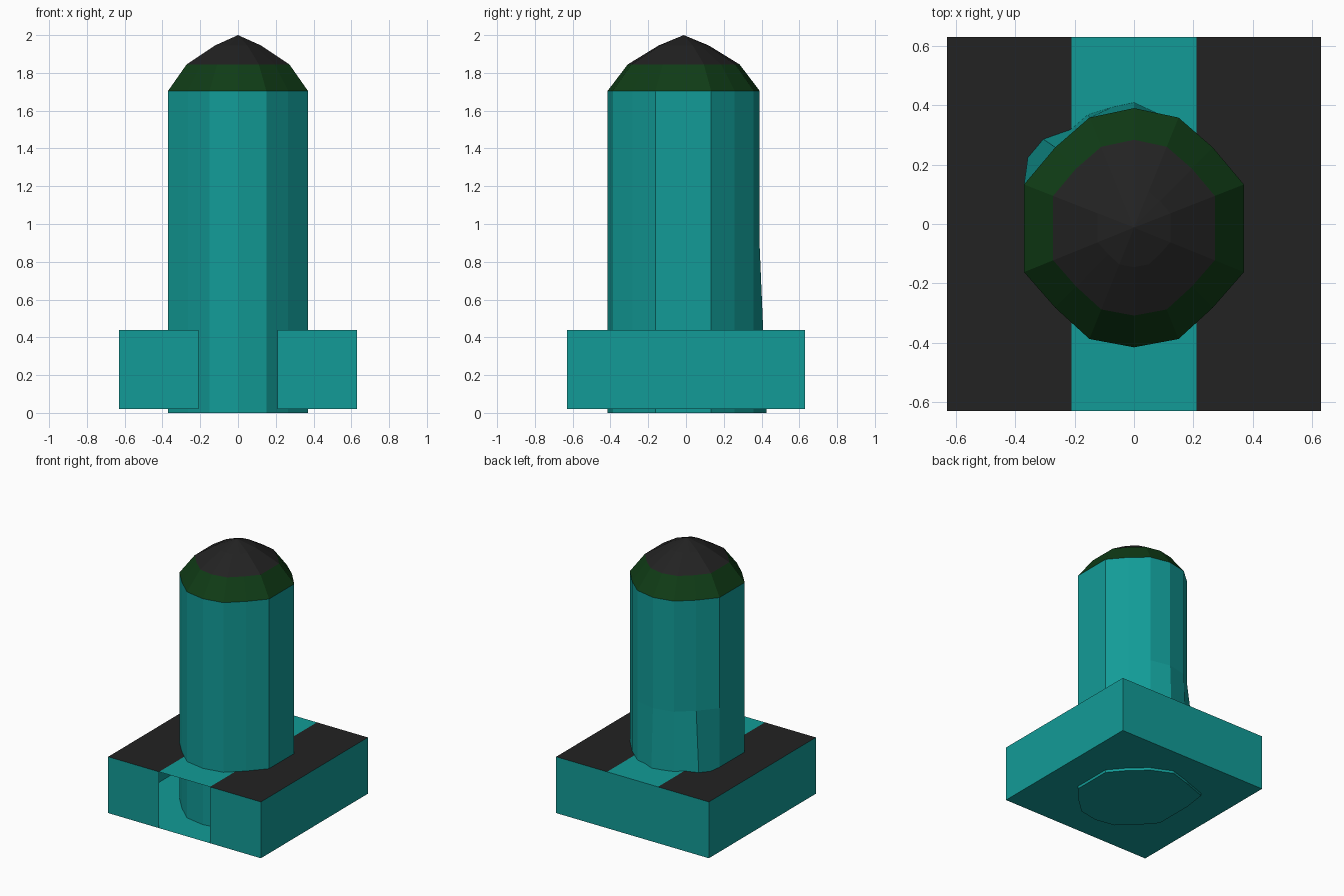
import bpy, bmesh
from mathutils import Vector

if "Cube" in bpy.data.objects:
    bpy.data.objects.remove(bpy.data.objects["Cube"])


def material(name, rgb):
    m = bpy.data.materials.new(name)
    m.diffuse_color = (*rgb, 1)
    m.use_nodes = True
    m.node_tree.nodes["Principled BSDF"].inputs["Base Color"].default_value = m.diffuse_color
    return m


TEAL = material("teal", (0.006, 0.33, 0.31))
BLACK = material("black", (0.016, 0.016, 0.016))
GREEN = material("dark_green", (0.005, 0.045, 0.008))


def add_object(name, bm, mats):
    bmesh.ops.recalc_face_normals(bm, faces=bm.faces)
    me = bpy.data.meshes.new(name)
    bm.to_mesh(me)
    bm.free()
    for m in mats:
        me.materials.append(m)
    ob = bpy.data.objects.new(name, me)
    bpy.context.collection.objects.link(ob)
    return ob


def loft(name, rings, mat, apex=None, cap_bottom=False):
    """Skin a stack of equal-count rings, optionally ending in a point."""
    bm = bmesh.new()
    loops = [[bm.verts.new(p) for p in ring] for ring in rings]
    n = len(loops[0])
    for a, b in zip(loops, loops[1:]):
        for i in range(n):
            j = (i + 1) % n
            bm.faces.new((a[i], a[j], b[j], b[i]))
    if apex:
        tip = bm.verts.new(apex)
        for i in range(n):
            bm.faces.new((loops[-1][i], loops[-1][(i + 1) % n], tip))
    if cap_bottom:
        bm.faces.new(loops[0][::-1])
    return add_object(name, bm, [mat])


# Column cross-section: right half, mirrored to the left
CY = -0.012
half = [(0.15, -0.375), (0.265, -0.27), (0.37, -0.15),
        (0.37, 0.145), (0.265, 0.27), (0.15, 0.37)]
section = [(0, -0.403)] + half + [(0, 0.402)] + [(-x, y) for x, y in half[::-1]]


def ring(z, s=1.0, bulge=None):
    pts = [Vector((x * s, y * s + CY, z)) for x, y in section]
    for i, (dx, dy) in (bulge or {}).items():
        pts[i] += Vector((dx, dy, 0))
    return pts


# Column, with the foot bulging outwards at the back left
foot = {7: (0, 0.037), 8: (-0.01, 0.02), 9: (-0.08, 0.055)}
loft("column", [ring(0, bulge=foot), ring(0.88), ring(1.705)], TEAL, cap_bottom=True)

# Green shoulder and black pointed dome
loft("shoulder", [ring(1.705), ring(1.845, 0.735)], GREEN)
loft("dome", [ring(1.845, 0.735), ring(1.945, 0.33)], BLACK, apex=(0, CY, 2.0))

# Hollow base box: black side strips on top, open slot in the front
bm = bmesh.new()
bmesh.ops.create_cube(bm, size=1)
bmesh.ops.scale(bm, vec=(1.26, 1.26, 0.42), verts=bm.verts)
bmesh.ops.translate(bm, vec=(0, 0, 0.23), verts=bm.verts)
for x in (-0.21, 0.21):
    bmesh.ops.bisect_plane(bm, geom=bm.verts[:] + bm.edges[:] + bm.faces[:],
                           plane_co=(x, 0, 0), plane_no=(1, 0, 0))
slot = []
for f in bm.faces:
    c = f.calc_center_median()
    if c.z > 0.43 and abs(c.x) > 0.2:
        f.material_index = 1
    if c.y < -0.6 and abs(c.x) < 0.1:
        slot.append(f)
bmesh.ops.delete(bm, geom=slot, context='FACES')
add_object("base", bm, [TEAL, BLACK])
